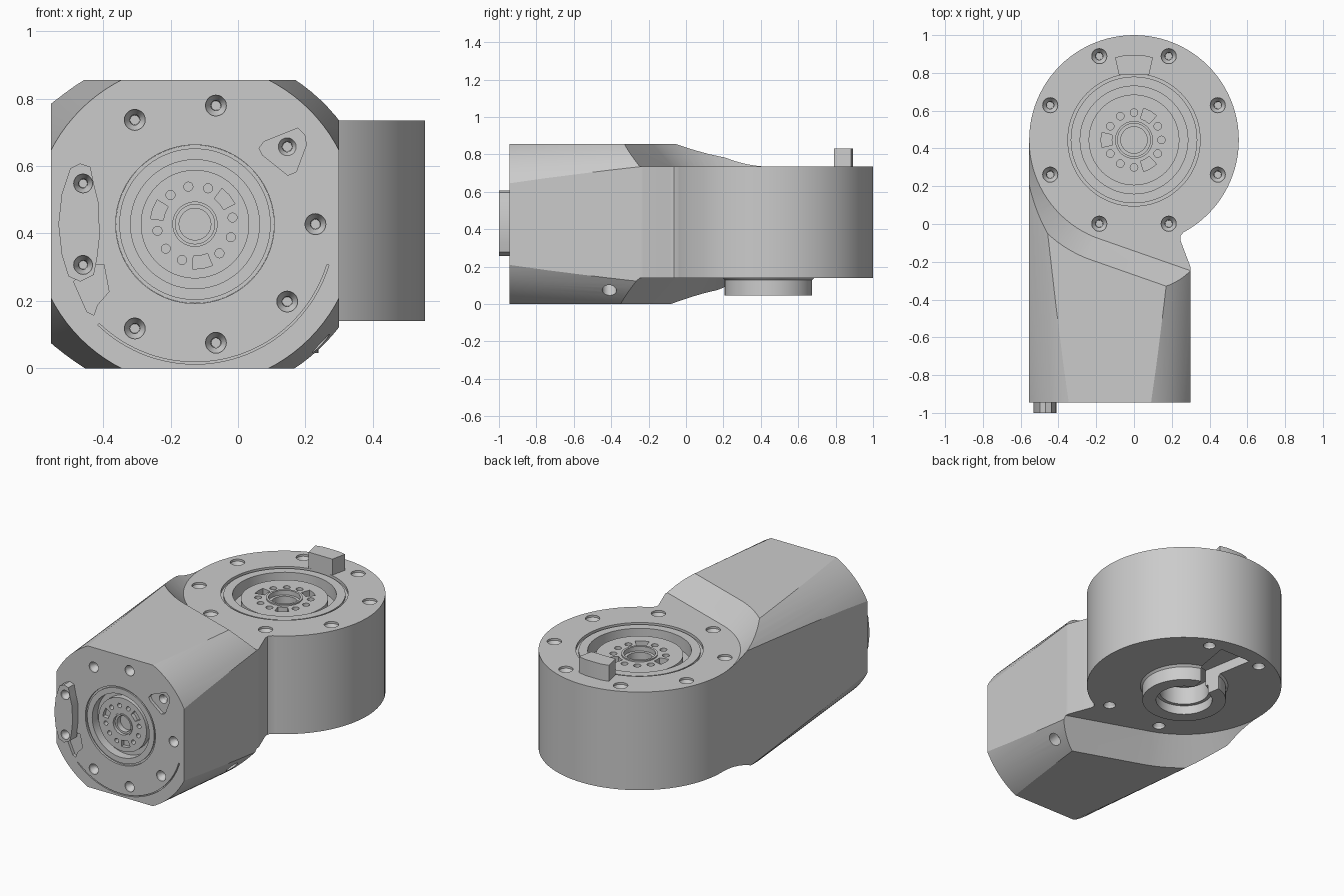
import bpy
import bmesh
from math import cos, sin, radians, pi
from mathutils import Matrix, Vector

if "Cube" in bpy.data.objects:
    bpy.data.objects.remove(bpy.data.objects["Cube"])

# Local frames: z points out of the face
TOP = Matrix.Translation((0, 0.445, 0.735))
BOTTOM = Matrix.Translation((0, 0.445, 0.14)) @ Matrix.Scale(-1, 4, (0, 0, 1))
FRONT = Matrix.Translation((-0.1275, -0.945, 0.4275)) @ Matrix.Rotation(pi / 2, 4, 'X')


def loft(name, rings, frame=Matrix()):
    """Skin equal-length rings of points and cap both ends."""
    bm = bmesh.new()
    loops = [[bm.verts.new(frame @ Vector(p)) for p in ring] for ring in rings]
    n = len(loops[0])
    for a, b in zip(loops, loops[1:]):
        for i in range(n):
            j = (i + 1) % n
            bm.faces.new((a[i], a[j], b[j], b[i]))
    bm.faces.new(loops[0])
    bm.faces.new(loops[-1])
    bmesh.ops.recalc_face_normals(bm, faces=bm.faces[:])
    mesh = bpy.data.meshes.new(name)
    bm.to_mesh(mesh)
    bm.free()
    obj = bpy.data.objects.new(name, mesh)
    bpy.context.scene.collection.objects.link(obj)
    return obj


def prism(name, pts, z0, z1, frame=Matrix()):
    return loft(name, [[(x, y, z) for x, y in pts] for z in (z0, z1)], frame)


def lathe(name, profile, frame=Matrix(), seg=96, at=(0, 0)):
    turn = [2 * pi * i / seg for i in range(seg)]
    return loft(name, [[(at[0] + r * cos(a), at[1] + r * sin(a), z) for a in turn]
                       for r, z in profile], frame)


def polar(r, deg):
    return r * cos(radians(deg)), r * sin(radians(deg))


def combine(obj, tools, operation='DIFFERENCE'):
    """Boolean the tools with the object, then discard them."""
    bm = bmesh.new()
    for tool in tools:
        bm.from_mesh(tool.data)
    bm.to_mesh(tools[0].data)
    bm.free()
    mod = obj.modifiers.new("combine", 'BOOLEAN')
    mod.operation = operation
    mod.solver = 'EXACT'
    mod.object = tools[0]
    graph = bpy.context.evaluated_depsgraph_get()
    mesh = bpy.data.meshes.new_from_object(obj.evaluated_get(graph))
    obj.modifiers.clear()
    obj.data = mesh
    for tool in tools:
        bpy.data.objects.remove(tool)


def flare(frame):
    """Cone swept sideways, which slopes the arm down to the drum."""
    t = Vector((0.944, -0.33, 0))
    rings = []
    for r, z in ((0.555, 0), (0.855, 0.3)):
        ring = []
        for i in range(96):
            p = Vector((*polar(r, 3.75 * i + 0.5), z))
            ring.append(p + t if p.dot(t) > 0 else p)
        rings.append(ring)
    return loft("flare_cutter", rings, frame)


def screw_hole(frame, at, r, depth):
    return lathe("screw_cutter", [(r, 0.08), (r, -0.012), (r * 0.5, -0.04),
                                  (r * 0.45, -depth)], frame, 20, at)


# Arm: plan outline trimmed by a slightly tapered cone and two flares
plan = [(-0.555, -0.945), (0.3, -0.945), (0.3, -0.23), (0.247, -0.09),
        (0.245, -0.065), (0.265, -0.04), (0.3, 0), (0, 0.445), (-0.555, 0.445)]
housing = prism("housing", plan, 0, 0.855)
cone = lathe("cone_cutter", [(0.476, 0.06), (0.58, -1.5)], FRONT)
combine(housing, [cone], 'INTERSECT')
combine(housing, [flare(TOP), flare(BOTTOM)])

# Drum joined to the arm
drum = lathe("drum", [(0.555, 0.14), (0.555, 0.735)], Matrix.Translation((0, 0.445, 0)))
combine(housing, [drum], 'UNION')

# Pockets, countersunk screws and the slotted hole
slot_pts = [(-0.03, 0.02), (0.03, 0.02), (0.105, 0.455), (-0.105, 0.455)]
cutters = [lathe("pocket", [(0.35, 0.05), (0.35, -0.12)], TOP),
           lathe("pocket", [(0.25, 0.05), (0.25, -0.12)], BOTTOM),
           lathe("pocket", [(0.235, 0.05), (0.235, -0.08)], FRONT)]
for k in range(8):
    cutters.append(screw_hole(TOP, polar(0.48, 22.5 + 45 * k), 0.04, 0.12))
for deg in (67.5, 112.5, 247.5, 292.5):
    cutters.append(screw_hole(BOTTOM, polar(0.48, deg), 0.035, 0.12))
for k in range(9):
    if k not in (4, 5):
        cutters.append(screw_hole(FRONT, polar(0.357, 40 * k), 0.031, 0.07))
pin_frame = Matrix.Translation((0.247, -0.41, 0.073)) @ Matrix.Rotation(radians(135), 4, 'Y')
cutters.append(lathe("pin_cutter", [(0.038, 0.06), (0.038, -0.08)], pin_frame, 32))
combine(housing, cutters)

# Shallow recesses on the front face and the slot underneath
triangle = [(0.305, 0.285), (0.325, 0.265), (0.33, 0.235), (0.3, 0.155),
            (0.275, 0.145), (0.2, 0.205), (0.19, 0.225), (0.205, 0.245)]
tail = [(-0.3, -0.12), (-0.27, -0.12), (-0.255, -0.2), (-0.29, -0.24),
        (-0.3, -0.27), (-0.32, -0.26), (-0.36, -0.17)]
angles = [226 + 3 * i for i in range(40)]
arc = [polar(0.409, a) for a in angles] + [polar(0.415, a) for a in reversed(angles)]
combine(housing, [prism("recess", triangle, -0.02, 0.03, FRONT),
                  prism("recess", tail, -0.02, 0.03, FRONT),
                  prism("groove", arc, -0.015, 0.03, FRONT),
                  prism("slot", slot_pts, -0.06, 0.12, BOTTOM)])


def flange(name, frame, s, bolt_r, start):
    """Output flange with stepped rings, nine bolt holes and three windows."""
    steps = [(0.35, -0.12), (0.35, -0.018), (0.335, -0.018), (0.335, -0.005),
             (0.285, -0.005), (0.285, -0.085), (0.24, -0.085), (0.24, -0.03),
             (0.1, -0.03), (0.1, -0.022), (0.087, -0.022), (0.087, -0.05),
             (0.07, -0.05), (0.07, -0.1)]
    obj = lathe(name, [(r * s, z * s) for r, z in steps], frame)
    holes = []
    for k in range(12):
        a = start + 30 * k
        if k % 4 == 0:
            lo, hi = bolt_r - 0.027 * s, bolt_r + 0.03 * s
            pts = [polar(lo, a - 13), polar(hi, a - 13), polar(hi, a),
                   polar(hi, a + 13), polar(lo, a + 13), polar(lo, a)]
            holes.append(prism("window", pts, -0.065 * s, 0.05, frame))
        else:
            holes.append(lathe("bolt", [(0.02 * s, 0.05), (0.02 * s, -0.08 * s)],
                               frame, 16, polar(bolt_r, a)))
    combine(obj, holes)
    return obj


parts = [housing,
         flange("top_flange", TOP, 1, 0.145, 60),
         flange("front_flange", FRONT, 0.67, 0.113, 40)]

# Hollow boss under the drum, notched by the slot
boss = lathe("bottom_boss", [(0.25, -0.12), (0.25, 0), (0.238, 0.012), (0.238, 0.095),
                             (0.16, 0.095), (0.16, 0.04), (0.14, 0.04), (0.14, -0.07),
                             (0.09, -0.07), (0.09, -0.11)], BOTTOM)
combine(boss, [prism("slot", slot_pts, -0.06, 0.12, BOTTOM)])
parts.append(boss)

# Locating tab on top of the drum
tab = [(-0.08, 0.345), (0.08, 0.345), (0.1, 0.437), (0.05, 0.448),
       (-0.05, 0.448), (-0.1, 0.437)]
parts.append(prism("locating_tab", tab, -0.01, 0.097, TOP))

# Curved clamp on the front face with two screws
clamp_pts = [(-0.37, 0.165), (-0.34, 0.18), (-0.31, 0.17), (-0.3, 0.12),
             (-0.285, 0.06), (-0.283, -0.04), (-0.29, -0.1), (-0.3, -0.15),
             (-0.34, -0.17), (-0.375, -0.155), (-0.395, -0.09), (-0.405, 0),
             (-0.395, 0.09)]
clamp = prism("front_clamp", clamp_pts, -0.01, 0.055, FRONT)
raised = FRONT @ Matrix.Translation((0, 0, 0.055))
combine(clamp, [screw_hole(raised, polar(0.353, d), 0.028, 0.055) for d in (160, 200)])
parts.append(clamp)

# One grey finish, smooth curves with sharp edges
grey = bpy.data.materials.new("grey_metal")
grey.use_nodes = True
colour = (0.6, 0.6, 0.6, 1)
grey.diffuse_color = colour
grey.node_tree.nodes["Principled BSDF"].inputs["Base Color"].default_value = colour
bpy.ops.object.select_all(action='DESELECT')
for part in parts:
    part.data.materials.clear()
    part.data.materials.append(grey)
    part.select_set(True)
bpy.context.view_layer.objects.active = housing
bpy.ops.object.shade_smooth_by_angle(angle=radians(25))
